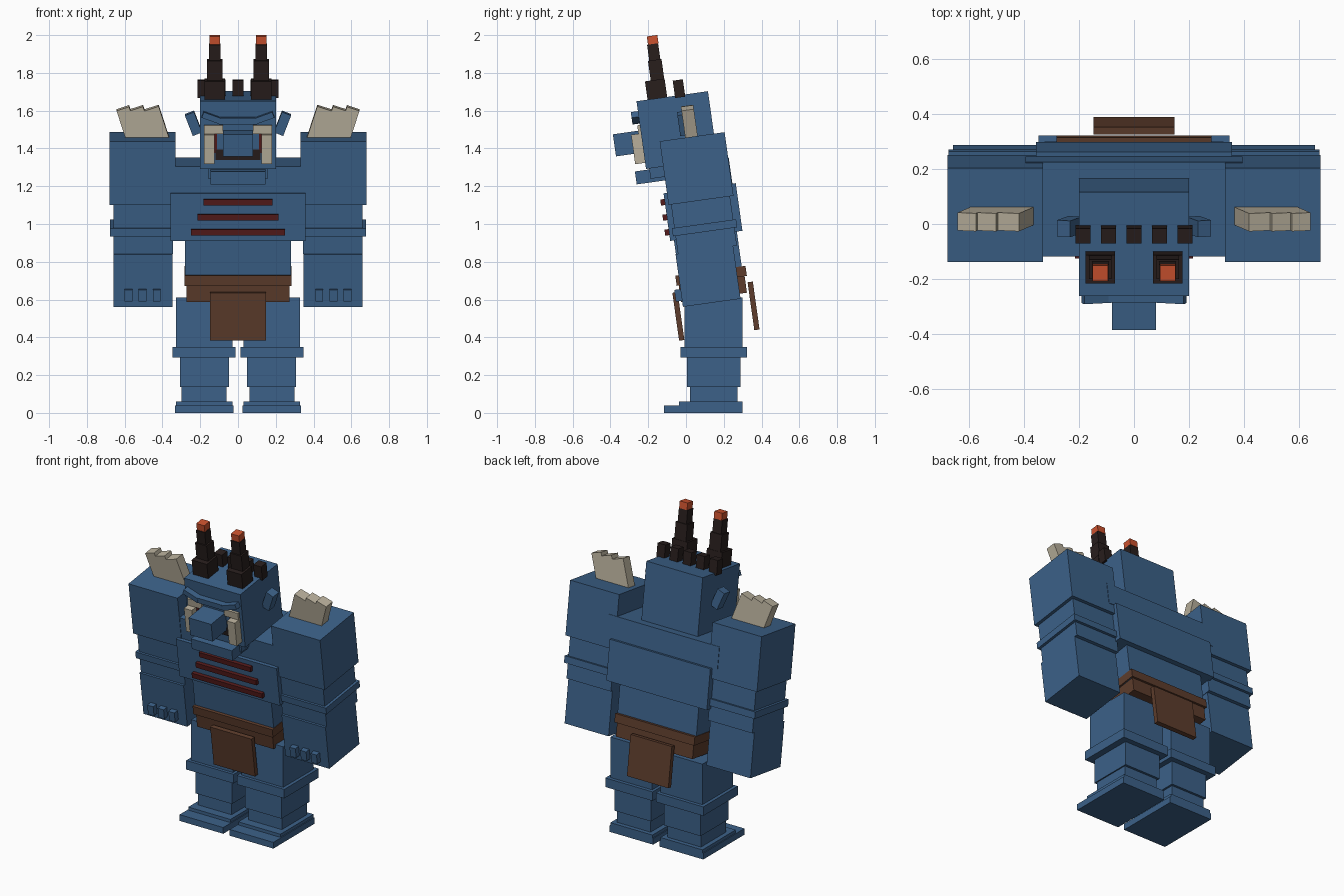
import bpy, bmesh, math
from mathutils import Matrix, Vector


def material(name, rgb):
    m = bpy.data.materials.new(name)
    m.diffuse_color = (*rgb, 1)
    return m


BLUE = material("blue hide", (0.045, 0.12, 0.25))
BROWN = material("brown leather", (0.11, 0.046, 0.025))
BONE = material("bone", (0.48, 0.43, 0.33))
DARK = material("dark horn", (0.021, 0.013, 0.012))
ORANGE = material("orange tip", (0.60, 0.085, 0.028))
RED = material("dark red", (0.09, 0.011, 0.011))

# Everything above the legs leans forward about this hip pivot
LEAN = Matrix.Translation((0, 0.15, 0.6)) @ Matrix.Rotation(math.radians(8), 4, 'X')
UPRIGHT = Matrix.Identity(4)


def box(name, mat, x, y, z, frame=LEAN, roll=0):
    """Box from ranges in the given frame, rolled in degrees about its own y axis."""
    spans = (x, y, z)
    centre = Vector([(a + b) / 2 for a, b in spans])
    size = [b - a for a, b in spans]
    m = (frame @ Matrix.Translation(centre)
         @ Matrix.Rotation(math.radians(roll), 4, 'Y') @ Matrix.Diagonal((*size, 1)))
    bm = bmesh.new()
    bmesh.ops.create_cube(bm, size=1, matrix=m)
    mesh = bpy.data.meshes.new(name)
    bm.to_mesh(mesh)
    bm.free()
    mesh.materials.append(mat)
    ob = bpy.data.objects.new(name, mesh)
    bpy.context.collection.objects.link(ob)
    return ob


def pair(name, mat, x, y, z, frame=LEAN, roll=0):
    """The same box on both sides."""
    box(name + "_right", mat, x, y, z, frame, roll)
    box(name + "_left", mat, (-x[1], -x[0]), y, z, frame, -roll)


# Legs and feet
pair("thigh", BLUE, (0.03, 0.327), (-0.008, 0.30), (0.345, 0.61), UPRIGHT)
pair("knee_band", BLUE, (0.012, 0.348), (-0.028, 0.322), (0.292, 0.35), UPRIGHT)
pair("shin", BLUE, (0.047, 0.306), (0.005, 0.288), (0.138, 0.292), UPRIGHT)
pair("ankle", BLUE, (0.06, 0.298), (0.02, 0.273), (0.058, 0.138), UPRIGHT)
pair("foot_top", BLUE, (0.028, 0.327), (-0.037, 0.30), (0.04, 0.06), UPRIGHT)
pair("foot", BLUE, (0.023, 0.333), (-0.117, 0.30), (0.0, 0.04), UPRIGHT)

# Torso
box("abdomen", BLUE, (-0.28, 0.28), (-0.168, 0.168), (0.1, 0.34))
box("chest", BLUE, (-0.357, 0.357), (-0.188, 0.198), (0.34, 0.594))
box("shoulders", BLUE, (-0.395, 0.395), (-0.167, 0.18), (0.59, 0.735))
for i, (half, w) in enumerate(((0.182, 0.548), (0.215, 0.467), (0.25, 0.387))):
    box(f"chest_stripe_{i}", RED, (-half, half), (-0.21, -0.186), (w - 0.016, w + 0.016))

# Belt and cloth flaps
box("belt", BROWN, (-0.283, 0.283), (-0.187, 0.188), (0.10, 0.154))
box("lower_belt", BROWN, (-0.272, 0.272), (-0.176, 0.176), (0.012, 0.10))
box("front_flap", BROWN, (-0.147, 0.147), (-0.215, -0.187), (-0.19, 0.066))
box("back_flap", BROWN, (-0.147, 0.147), (0.187, 0.215), (-0.19, 0.066))

# Arms and hands
pair("upper_arm", BLUE, (0.332, 0.68), (-0.17, 0.177), (0.53, 0.87))
pair("forearm", BLUE, (0.345, 0.66), (-0.157, 0.158), (0.266, 0.53))
pair("arm_band", BLUE, (0.335, 0.677), (-0.17, 0.173), (0.362, 0.405))
pair("hand", BLUE, (0.348, 0.66), (-0.17, 0.138), (-0.015, 0.266))
for i, x in enumerate((0.43, 0.506, 0.58)):
    pair(f"knuckle_{i}", BLUE, (x - 0.021, x + 0.021), (-0.203, -0.165), (0.017, 0.08))

# Bone plates on the shoulders
for i, (x, half) in enumerate(((0.429, 0.042), (0.508, 0.038), (0.579, 0.035))):
    pair(f"shoulder_plate_{i}", BONE, (x - half, x + half), (-0.033, 0.033),
         (0.829, 1.029), roll=18)

# Head, muzzle and jaw
box("head", BLUE, (-0.2, 0.2), (-0.262, 0.12), (0.735, 1.097))
box("muzzle", BLUE, (-0.08, 0.08), (-0.41, -0.25), (0.823, 0.941))
box("jaw", BLUE, (-0.145, 0.145), (-0.322, -0.16), (0.661, 0.73))
box("jaw_hinge", BLUE, (-0.157, 0.157), (-0.245, -0.15), (0.68, 0.76))
box("mouth", DARK, (-0.118, 0.118), (-0.268, -0.26), (0.785, 0.84))
pair("gum", RED, (0.11, 0.135), (-0.268, -0.26), (0.82, 0.93))
pair("tusk", BONE, (0.125, 0.18), (-0.315, -0.26), (0.768, 0.925))
pair("eye", BONE, (0.08, 0.18), (-0.276, -0.26), (0.925, 0.97))
box("brow", BLUE, (-0.1, 0.1), (-0.298, -0.255), (0.978, 1.012))
pair("outer_brow", BLUE, (0.085, 0.19), (-0.3, -0.255), (0.995, 1.027), roll=-20)
pair("ear", BLUE, (0.21, 0.262), (-0.058, 0.002), (0.888, 1.005), roll=21)

# Stepped horns with glowing tips
for name, mat, half, y, z in (
        ("horn_base", DARK, 0.054, (-0.203, -0.098), (1.09, 1.195)),
        ("horn_middle", DARK, 0.041, (-0.172, -0.1), (1.195, 1.30)),
        ("horn_upper", DARK, 0.031, (-0.165, -0.106), (1.30, 1.385)),
        ("horn_tip", ORANGE, 0.028, (-0.160, -0.104), (1.385, 1.429))):
    pair(name, mat, (0.123 - half, 0.123 + half), y, z)

# Row of crest studs across the head
for i in range(5):
    x = (i - 2) * 0.093
    box(f"crest_stud_{i}", DARK, (x - 0.028, x + 0.028), (-0.057, -0.003), (1.085, 1.178))
